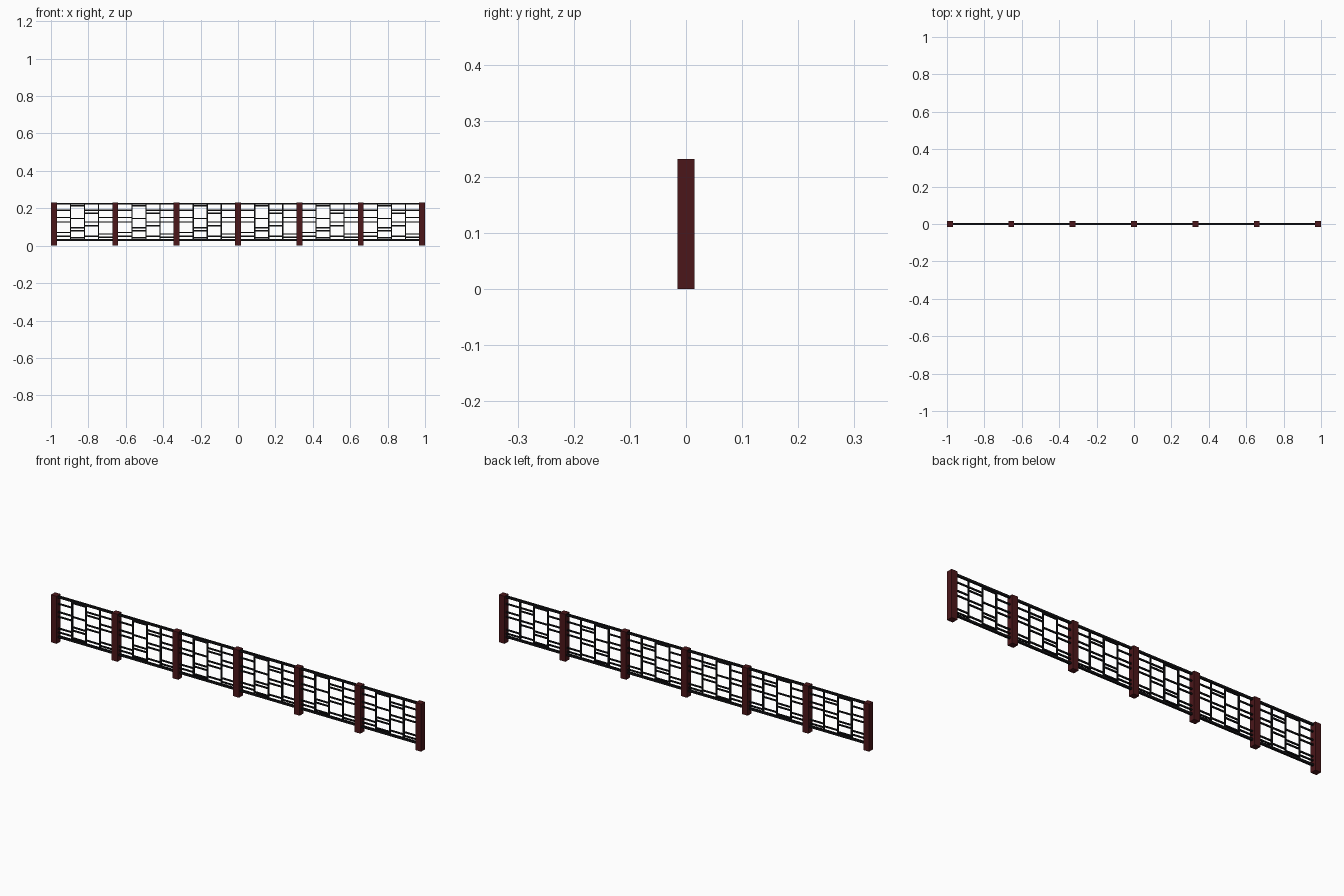
import bpy

if "Cube" in bpy.data.objects:
    bpy.data.objects.remove(bpy.data.objects["Cube"])


def material(name, rgb):
    m = bpy.data.materials.new(name)
    m.diffuse_color = (*rgb, 1)
    m.use_nodes = True
    m.node_tree.nodes["Principled BSDF"].inputs["Base Color"].default_value = m.diffuse_color
    return m


WOOD = material("dark_red", (0.07, 0.008, 0.01))
IRON = material("black", (0.006, 0.006, 0.007))


def box(name, x0, x1, z0, z1, depth, mat):
    bpy.ops.mesh.primitive_cube_add(size=1, location=((x0 + x1) / 2, 0, (z0 + z1) / 2))
    o = bpy.context.object
    o.name = name
    o.scale = (x1 - x0, depth, z1 - z0)
    bpy.ops.object.transform_apply(location=False, rotation=False, scale=True)
    o.data.materials.append(mat)
    return o


POST = 0.0155                 # half width of a post
BAY = (1 - POST) / 3          # spacing between post centres
STEP = 0.075                  # spacing of the upright bars
T = 0.0065                    # bar thickness
TOP, BOTTOM = 0.224, 0.030    # rail centre heights

# Heights of the crossbars in each of the four cells of a bay
CELLS = [
    (0.190, 0.150, 0.127, 0.070, 0.051),
    (0.214, 0.146, 0.096, 0.080, 0.043),
    (0.190, 0.174, 0.127, 0.107, 0.051),
    (0.190, 0.150, 0.127, 0.063, 0.045),
]

# Square posts
for i in range(7):
    x = (i - 3) * BAY
    box("post", x - POST, x + POST, 0, 0.232, 0.03, WOOD)

# Long top and bottom rails
for name, z in (("top_rail", TOP), ("bottom_rail", BOTTOM)):
    box(name, -3 * BAY, 3 * BAY, z - 0.005, z + 0.005, 0.01, IRON)

# Lattice in every bay
for b in range(6):
    left = (b - 3) * BAY
    mid = left + BAY / 2
    uprights = [mid - STEP, mid, mid + STEP]
    for x in uprights:
        box("upright_bar", x - T / 2, x + T / 2, BOTTOM, TOP, T, IRON)
    edges = [left + POST] + uprights + [left + BAY - POST]
    for c, heights in enumerate(CELLS):
        for z in heights:
            box("crossbar", edges[c], edges[c + 1], z - T / 2, z + T / 2, T, IRON)
